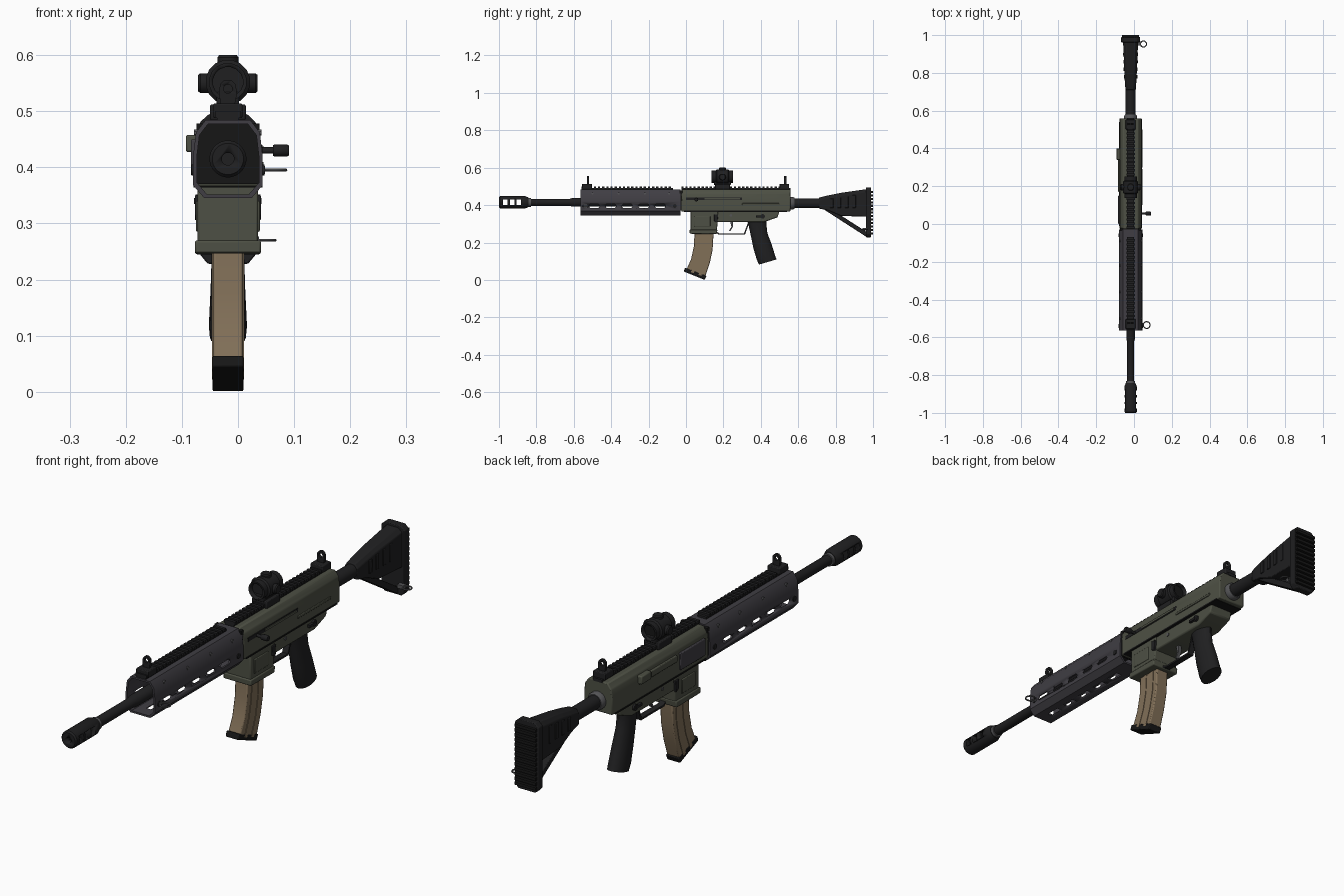
import bpy, bmesh, math
from mathutils import Vector

cube = bpy.data.objects.get("Cube")
if cube:
    bpy.data.objects.remove(cube, do_unlink=True)

CX = -0.018  # centre plane of the body


def material(name, r, g, b):
    m = bpy.data.materials.new(name)
    m.use_nodes = True
    m.diffuse_color = (r, g, b, 1)
    m.node_tree.nodes["Principled BSDF"].inputs["Base Color"].default_value = (r, g, b, 1)
    return m


green = material("olive green", 0.075, 0.08, 0.058)
slate = material("slate grey", 0.05, 0.047, 0.056)
black = material("matte black", 0.014, 0.014, 0.015)
dark = material("rubber black", 0.008, 0.008, 0.008)
tan = material("tan polymer", 0.22, 0.16, 0.097)
steel = material("grey steel", 0.09, 0.09, 0.095)


def loft(name, rings, mat, bevel=0.0):
    """Skin a list of equal-length rings and cap both ends."""
    bm = bmesh.new()
    vs = [[bm.verts.new((p[0] + CX, p[1], p[2])) for p in ring] for ring in rings]
    n = len(vs[0])
    for a, b in zip(vs, vs[1:]):
        for i in range(n):
            j = (i + 1) % n
            bm.faces.new((a[i], a[j], b[j], b[i]))
    bm.faces.new(vs[0][::-1])
    bm.faces.new(vs[-1])
    bmesh.ops.recalc_face_normals(bm, faces=bm.faces)
    me = bpy.data.meshes.new(name)
    bm.to_mesh(me)
    bm.free()
    me.materials.append(mat)
    ob = bpy.data.objects.new(name, me)
    bpy.context.collection.objects.link(ob)
    activate(ob)
    bpy.ops.object.shade_smooth_by_angle(angle=math.radians(35))
    if bevel:
        mod = ob.modifiers.new("Bevel", "BEVEL")
        mod.width, mod.segments, mod.limit_method = bevel, 2, "ANGLE"
    return ob


def activate(ob):
    bpy.ops.object.select_all(action="DESELECT")
    ob.select_set(True)
    bpy.context.view_layer.objects.active = ob


def side(name, profile, half, mat, bevel=0.0, x=0.0):
    """Side outline (y, z) extruded across x."""
    return loft(name, [[(x + s * half, y, z) for y, z in profile] for s in (-1, 1)], mat, bevel)


def along(name, section, y0, y1, mat, bevel=0.0):
    """Cross-section (x, z) extruded along y."""
    return loft(name, [[(x, y, z) for x, z in section] for y in (y0, y1)], mat, bevel)


def box(name, x, y, z, mat, bevel=0.0):
    return along(name, [(x[0], z[0]), (x[1], z[0]), (x[1], z[1]), (x[0], z[1])], *y, mat, bevel)


def tube(name, axis, centre, steps, mat, n=24, bevel=0.0):
    """Turned part: steps are (offset, radius) along an axis."""
    k = "xyz".index(axis)
    rings = []
    for t, r in steps:
        ring = []
        for i in range(n):
            a = 2 * math.pi * (i + 0.5) / n
            p = list(centre)
            p[k] += t
            p[(k + 1) % 3] += r * math.cos(a)
            p[(k + 2) % 3] += r * math.sin(a)
            ring.append(p)
        rings.append(ring)
    return loft(name, rings, mat, bevel)


def cut(ob, cutters):
    activate(ob)
    for c in cutters:
        mod = ob.modifiers.new("Cut", "BOOLEAN")
        mod.operation, mod.solver, mod.object = "DIFFERENCE", "EXACT", c
        bpy.ops.object.modifier_apply(modifier=mod.name)
        bpy.data.objects.remove(c, do_unlink=True)


def ring_loop(name, centre, radius):
    bpy.ops.mesh.primitive_torus_add(location=Vector(centre) + Vector((CX, 0, 0)), major_radius=radius,
                                     minor_radius=0.003, major_segments=20, minor_segments=6)
    ob = bpy.context.object
    ob.name = name
    ob.data.materials.append(steel)
    bpy.ops.object.shade_smooth_by_angle()


def mirrored(half):
    return half + [(-x, z) for x, z in reversed(half)]


# Barrel and muzzle brake with through slots
tube("barrel", "y", (0, 0, 0.415), [(-0.85, 0.019), (-0.62, 0.019), (-0.61, 0.023), (0, 0.023)], black)
tube("barrel_collar", "y", (0, -0.84, 0.415), [(-0.01, 0.024), (0.01, 0.024)], steel)
brake = tube("muzzle_brake", "y", (0, 0, 0.415),
             [(-1, 0.028), (-0.994, 0.033), (-0.86, 0.033), (-0.842, 0.026)], black)
cut(brake, [tube("bore", "y", (0, 0, 0.415), [(-1.01, 0.011), (-0.86, 0.011)], dark)]
    + [box("slot", (-0.1, 0.1), (y, y + 0.024), (0.4, 0.431), dark) for y in (-0.978, -0.942, -0.906)])

# Hollow handguard with side and bottom vents
shell = mirrored([(0.04, 0.484), (0.057, 0.462), (0.062, 0.42), (0.062, 0.368), (0.042, 0.345)])
inner = [(x * 0.89, 0.415 + (z - 0.415) * 0.9) for x, z in shell]
guard = along("handguard", shell, -0.565, -0.03, slate)
vents = [-0.49 + 0.088 * i for i in range(5)]
cutters = [along("hollow", inner, -0.6, 0, slate)]
for y in vents:
    pill = [(y - 0.03, 0.395), (y - 0.022, 0.385), (y + 0.022, 0.385),
            (y + 0.03, 0.395), (y + 0.022, 0.405), (y - 0.022, 0.405)]
    cutters.append(side("vent", pill, 0.1, slate))
    cutters.append(box("floor_vent", (-0.012, 0.012), (y - 0.028, y + 0.028), (0.33, 0.37), slate))
cut(guard, cutters)
for s in (-1, 1):
    for y in (-0.54, -0.06):
        tube("handguard_pin", "x", (s * 0.062, y, 0.395), [(-0.003, 0.01), (0.003, 0.01)], black, 12)
    for y in (-0.5, -0.36, -0.22, -0.09):
        tube("handguard_rivet", "x", (s * 0.056, y, 0.462), [(-0.004, 0.006), (0.004, 0.006)], steel, 8)

# Toothed top rails
for name, y0, y1 in (("front_rail", -0.56, -0.07), ("rear_rail", -0.025, 0.56)):
    box(name, (-0.019, 0.019), (y0, y1), (0.48, 0.492), black)
    count = round((y1 - y0) / 0.022)
    pitch = (y1 - y0) / count
    for i in range(count):
        a = y0 + pitch * i
        box(name + "_tooth", (-0.023, 0.023), (a, a + pitch * 0.55), (0.488, 0.5), black)

# Upper receiver
upper = mirrored([(0.04, 0.484), (0.056, 0.463), (0.06, 0.43), (0.06, 0.366)])
along("upper_receiver", upper, -0.025, 0.558, green, 0.004)
box("receiver_seam", (-0.0615, 0.0615), (-0.01, 0.54), (0.364, 0.37), dark)
box("receiver_front_joint", (-0.056, 0.056), (-0.035, -0.02), (0.37, 0.478), dark)
box("cocking_slot", (0.055, 0.0615), (0.0, 0.3), (0.426, 0.44), black)
box("cocking_cover", (0.055, 0.064), (0.1, 0.29), (0.429, 0.437), green)
box("side_rib", (0.055, 0.0635), (0.3, 0.5), (0.4, 0.41), green, 0.002)
box("ejection_cover", (-0.066, -0.055), (0.0, 0.15), (0.385, 0.45), slate, 0.003)
box("case_deflector", (-0.066, -0.055), (0.17, 0.4), (0.425, 0.45), green, 0.003)
box("forward_bump", (-0.075, -0.05), (0.34, 0.4), (0.427, 0.458), green, 0.004)
tube("cocking_stem", "x", (0.055, 0.055, 0.43), [(0, 0.006), (0.03, 0.006)], black, 12)
tube("cocking_knob", "x", (0.08, 0.055, 0.43), [(0, 0.009), (0.004, 0.011), (0.025, 0.011), (0.029, 0.009)], black, 10)

# Lower receiver and magazine well
side("lower_receiver", [(0.03, 0.37), (0.03, 0.31), (0.42, 0.31), (0.49, 0.335), (0.5, 0.37)], 0.05, green, 0.005)
side("magazine_well", [(0.025, 0.37), (0.025, 0.26), (0.165, 0.25), (0.172, 0.37)], 0.054, green, 0.004)
side("well_flare", [(0.02, 0.27), (0.02, 0.247), (0.165, 0.245), (0.168, 0.27)], 0.059, green, 0.004)
for s in (-1, 1):
    side("magazine_release", [(0.15, 0.35), (0.15, 0.315), (0.168, 0.305), (0.172, 0.35)], 0.006, black, 0.002, s * 0.053)
    tube("selector", "x", (s * 0.052, 0.41, 0.34), [(-0.006, 0.012), (0.006, 0.012)], black, 16)
    box("selector_lever", tuple(sorted((s * 0.05, s * 0.06))), (0.375, 0.41), (0.335, 0.345), black)
    tube("receiver_pin", "x", (s * 0.05, 0.24, 0.345), [(-0.003, 0.007), (0.003, 0.007)], steel, 12)
    box("well_panel", tuple(sorted((s * 0.05, s * 0.057))), (0.045, 0.13), (0.285, 0.34), green, 0.003)

# Trigger and guard
side("trigger_guard", [(0.16, 0.252), (0.175, 0.242), (0.315, 0.242), (0.34, 0.31),
                       (0.333, 0.31), (0.31, 0.249), (0.178, 0.249), (0.165, 0.258)], 0.012, black)
side("trigger", [(0.235, 0.315), (0.243, 0.285), (0.23, 0.262), (0.236, 0.26), (0.252, 0.285), (0.252, 0.315)], 0.007, steel)

# Curved magazine
front = [(0.046, 0.26), (0.042, 0.18), (0.027, 0.11), (0.0, 0.05)]
back = [(0.148, 0.26), (0.142, 0.16), (0.127, 0.09), (0.102, 0.015)]
side("magazine", front + back[::-1], 0.0265, tan, 0.004)
ribs = [[(f[0] + (b[0] - f[0]) * t, f[1] + (b[1] - f[1]) * t) for f, b in zip(front, back)] for t in (0.25, 0.4, 0.65, 0.8)]
for a, b in (ribs[:2], ribs[2:]):
    side("magazine_rib", a + b[::-1], 0.0285, tan)
side("magazine_base", [(-0.012, 0.045), (-0.005, 0.065), (0.11, 0.022), (0.1, 0.0)], 0.0275, dark, 0.003)


# Pistol grip from rounded sections
def grip_ring(y0, y1, z0, z1, w):
    ring = []
    for i in range(16):
        a = math.pi * i / 8
        t = 0.5 + 0.5 * math.cos(a)
        ring.append((w * math.sin(a), y0 + (y1 - y0) * t, z0 + (z1 - z0) * t))
    return ring


loft("pistol_grip", [grip_ring(*r) for r in (
    (0.325, 0.43, 0.325, 0.325, 0.03), (0.335, 0.43, 0.29, 0.295, 0.028), (0.348, 0.435, 0.23, 0.25, 0.029),
    (0.36, 0.458, 0.17, 0.19, 0.031), (0.378, 0.478, 0.11, 0.125, 0.034), (0.39, 0.485, 0.082, 0.11, 0.032))], black)

# Buffer tube and stock
tube("buffer_tube", "y", (0, 0, 0.41), [(0.55, 0.026), (0.73, 0.026)], black)
tube("buffer_collar", "y", (0, 0, 0.41), [(0.555, 0.034), (0.572, 0.034), (0.58, 0.029)], steel)
rows = ((0.71, 0.382, 0.44, 0.027), (0.76, 0.372, 0.452, 0.031), (0.83, 0.342, 0.466, 0.034), (0.97, 0.338, 0.486, 0.04))
loft("stock_body", [[(-w, y, a), (w, y, a), (w, y, b - 0.015), (w * 0.6, y, b),
                     (-w * 0.6, y, b), (-w, y, b - 0.015)] for y, a, b, w in rows], black, 0.003)
side("stock_strut", [(0.72, 0.39), (0.74, 0.375), (0.965, 0.23), (0.965, 0.257), (0.82, 0.35)], 0.022, black, 0.003)
for i in range(4):
    y = 0.77 + 0.04 * i
    box("stock_rib", (-0.036 - 0.001 * i, 0.036 + 0.001 * i), (y, y + 0.018), (0.385, 0.435 + 0.006 * i), black, 0.002)
pad = mirrored([(0.034, 0.495), (0.05, 0.48), (0.05, 0.245), (0.036, 0.228)])
along("butt_plate", pad, 0.962, 0.99, black, 0.003)
for i in range(13):
    z = 0.243 + 0.0185 * i
    box("butt_pad_rib", (-0.045, 0.045), (0.988, 1.0), (z, z + 0.011), dark)

# Sling loops
box("front_loop_mount", (0.055, 0.066), (-0.545, -0.525), (0.388, 0.402), steel)
ring_loop("front_sling_loop", (0.085, -0.535, 0.395), 0.018)
box("rear_loop_mount", (0.03, 0.055), (0.945, 0.965), (0.263, 0.277), steel)
ring_loop("rear_sling_loop", (0.068, 0.953, 0.27), 0.016)

# Folding iron sights
for name, y in (("front_sight", -0.525), ("rear_sight", 0.53)):
    box(name + "_base", (-0.026, 0.026), (y - 0.03, y + 0.022), (0.488, 0.514), black, 0.003)
    blade = along(name + "_blade", mirrored([(0.006, 0.556), (0.014, 0.548), (0.016, 0.53), (0.012, 0.51)]),
                  y - 0.005, y + 0.006, black)
    cut(blade, [tube("aperture", "y", (0, y, 0.54), [(-0.02, 0.008), (0.02, 0.008)], black, 12)])

# Compact optic on its mount
box("optic_clamp", (-0.032, 0.032), (0.155, 0.235), (0.484, 0.512), black, 0.003)
box("optic_riser", (-0.02, 0.02), (0.15, 0.24), (0.508, 0.535), black, 0.003)
optic = tube("optic_body", "y", (0, 0.195, 0.552),
             [(-0.058, 0.034), (-0.035, 0.034), (-0.03, 0.04), (0.03, 0.04), (0.035, 0.034), (0.056, 0.034)], black, 16)
cut(optic, [tube("recess", "y", (0, y, 0.552), [(-0.015, 0.027), (0.015, 0.027)], dark, 16) for y in (0.137, 0.251)])
for y in (0.153, 0.237):
    tube("optic_lens", "y", (0, y, 0.552), [(-0.001, 0.027), (0.001, 0.027)], dark, 16)
tube("optic_top_dial", "z", (0, 0.195, 0.58), [(0, 0.019), (0.016, 0.019), (0.02, 0.016)], black, 16)
for s in (-1, 1):
    tube("optic_side_dial", "x", (s * 0.033, 0.195, 0.55), [(0, 0.018), (s * 0.016, 0.018), (s * 0.02, 0.015)], black, 16)
